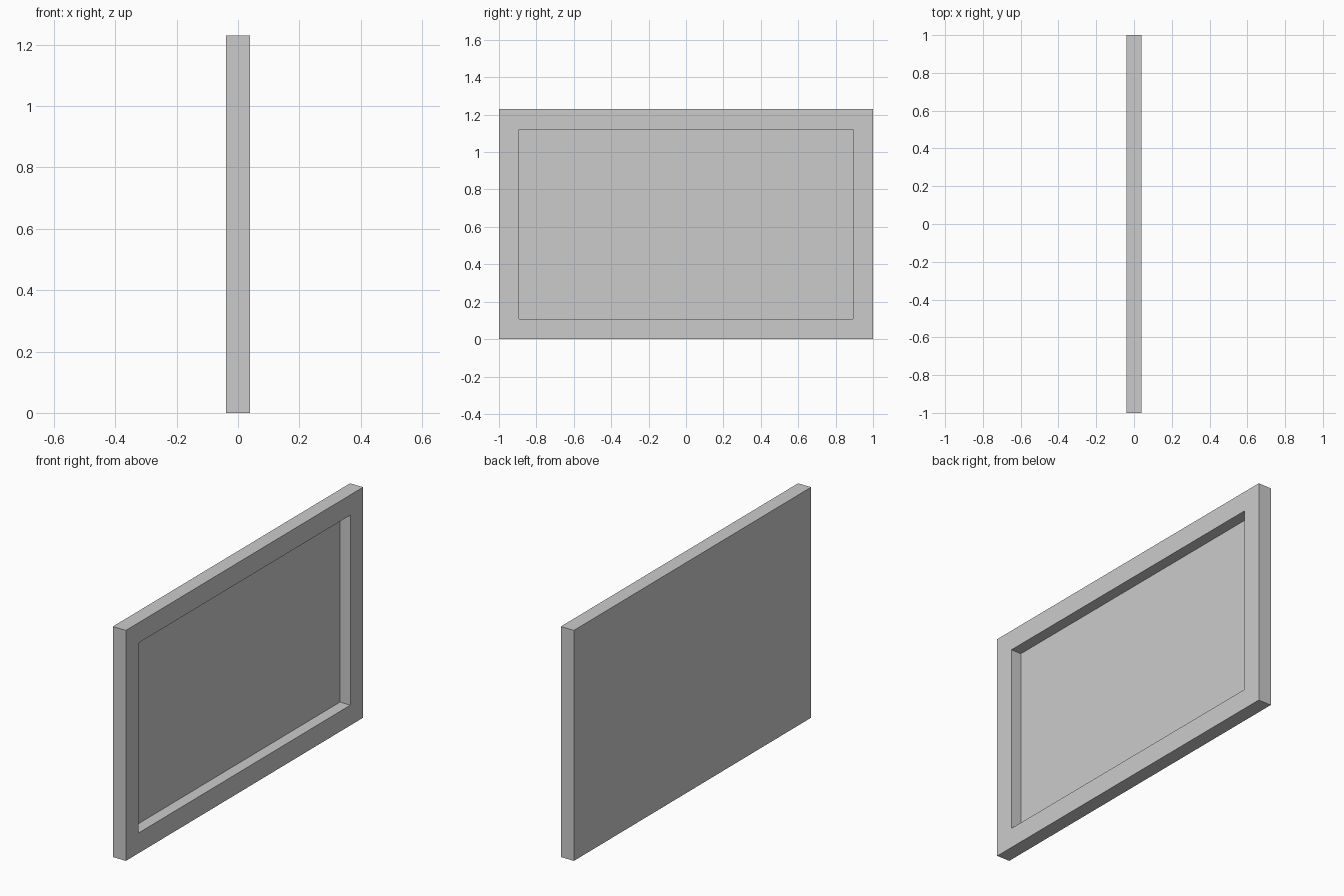
import bpy, bmesh
from mathutils import Matrix

if "Cube" in bpy.data.objects:
    bpy.data.objects.remove(bpy.data.objects["Cube"])

THICK, WIDTH, HEIGHT = 0.077, 2.0, 1.23
BORDER, DEPTH = 0.153, 0.061

# Solid slab standing on the ground
bm = bmesh.new()
bmesh.ops.create_cube(bm, size=1, matrix=Matrix.Translation((0, 0, HEIGHT / 2))
                      @ Matrix.Diagonal((THICK, WIDTH, HEIGHT, 1)))

# Frame border and recessed panel on the +x face
bm.normal_update()
face = max(bm.faces, key=lambda f: f.normal.x)
bmesh.ops.inset_individual(bm, faces=[face], thickness=BORDER)
panel = bmesh.ops.extrude_discrete_faces(bm, faces=[face])["faces"][0]
bmesh.ops.translate(bm, verts=panel.verts, vec=(-DEPTH, 0, 0))
bmesh.ops.recalc_face_normals(bm, faces=bm.faces)

mesh = bpy.data.meshes.new("framed_panel")
bm.to_mesh(mesh)
bm.free()
bpy.context.collection.objects.link(bpy.data.objects.new("framed_panel", mesh))
